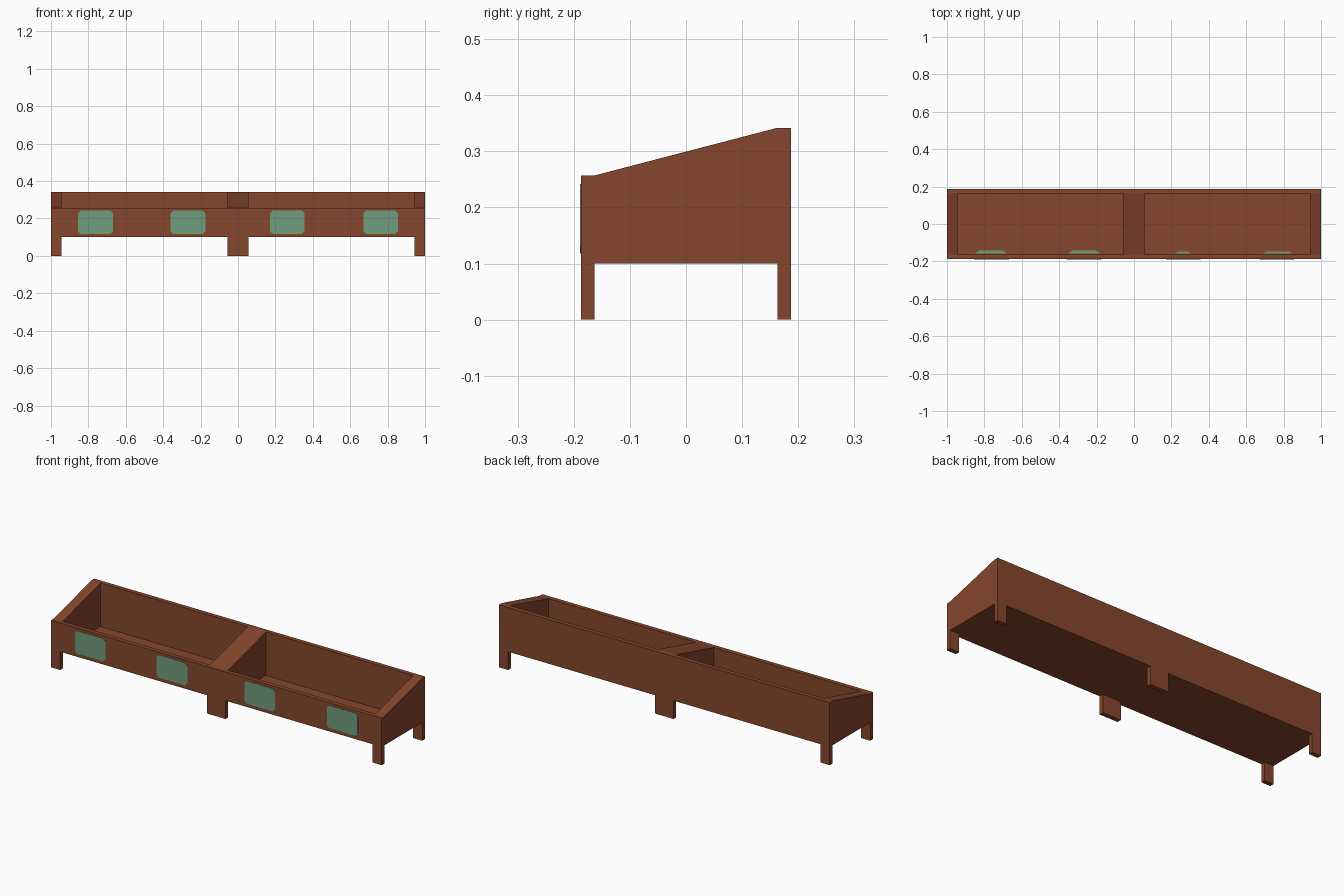
import bpy, bmesh

if "Cube" in bpy.data.objects:
    bpy.data.objects.remove(bpy.data.objects["Cube"])

W, Y, YI = 1.0, 0.187, 0.163        # half length, outer and inner half depth
ZB, ZF, ZT = 0.10, 0.257, 0.342     # underside, front rim, back rim
END, MID = 0.055, 0.055             # end panel thickness, half divider


def material(name, rgb):
    m = bpy.data.materials.new(name)
    m.diffuse_color = (*rgb, 1)
    m.use_nodes = True
    m.node_tree.nodes["Principled BSDF"].inputs["Base Color"].default_value = m.diffuse_color
    return m


brown = material("terracotta brown", (0.235, 0.062, 0.025))
green = material("sage green", (0.165, 0.340, 0.205))


def prism(name, pts, axis, a, b, mat):
    """Extrude a 2D outline along an axis from a to b."""
    def place(p, t):
        return {'X': (t, *p), 'Y': (p[0], t, p[1]), 'Z': (*p, t)}[axis]
    bm = bmesh.new()
    lo = [bm.verts.new(place(p, a)) for p in pts]
    hi = [bm.verts.new(place(p, b)) for p in pts]
    bm.faces.new(lo)
    bm.faces.new(hi)
    n = len(pts)
    for i in range(n):
        j = (i + 1) % n
        bm.faces.new((lo[i], lo[j], hi[j], hi[i]))
    bmesh.ops.recalc_face_normals(bm, faces=bm.faces)
    me = bpy.data.meshes.new(name)
    bm.to_mesh(me)
    bm.free()
    me.materials.append(mat)
    ob = bpy.data.objects.new(name, me)
    bpy.context.collection.objects.link(ob)
    return ob


def rect(x0, x1, y0, y1):
    return [(x0, y0), (x1, y0), (x1, y1), (x0, y1)]


# End panels and centre divider, each with a front and back leg
panel = [(-Y, 0), (-YI, 0), (-YI, ZB), (YI, ZB), (YI, 0), (Y, 0),
         (Y, ZT), (YI, ZT), (-YI, ZF), (-Y, ZF)]
prism("left_end_panel", panel, 'X', -W, -W + END, brown)
prism("centre_divider", panel, 'X', -MID, MID, brown)
prism("right_end_panel", panel, 'X', W - END, W, brown)

# Front wall, back wall and floor of each compartment
for side, x0, x1 in (("left", -W + END, -MID), ("right", MID, W - END)):
    prism(side + "_front_wall", rect(-Y, -YI, ZB, ZF), 'X', x0, x1, brown)
    prism(side + "_back_wall", rect(YI, Y, ZB, ZT), 'X', x0, x1, brown)
    prism(side + "_floor", rect(-YI, YI, ZB, ZB + 0.004), 'X', x0, x1, brown)

# Green painted patches on the front, with clipped corners
hw, z0, z1, c = 0.093, 0.118, 0.242, 0.014
for i, x in enumerate((-0.762, -0.267, 0.263, 0.763)):
    outline = [(x - hw + c, z0), (x + hw - c, z0), (x + hw, z0 + c), (x + hw, z1 - c),
               (x + hw - c, z1), (x - hw + c, z1), (x - hw, z1 - c), (x - hw, z0 + c)]
    prism(f"front_patch_{i + 1}", outline, 'Y', -Y - 0.0015, -Y + 0.001, green)

# Thin green strips on the floor behind the front wall
for i, (x, h, d) in enumerate(((-0.765, 0.085, 0.016), (-0.265, 0.087, 0.016),
                               (0.262, 0.045, 0.010), (0.77, 0.08, 0.012))):
    y = -0.158
    outline = [(x - h, y), (x + h, y), (x + h - 0.02, y + d), (x - h + 0.02, y + d)]
    prism(f"floor_strip_{i + 1}", outline, 'Z', ZB + 0.003, ZB + 0.005, green)
